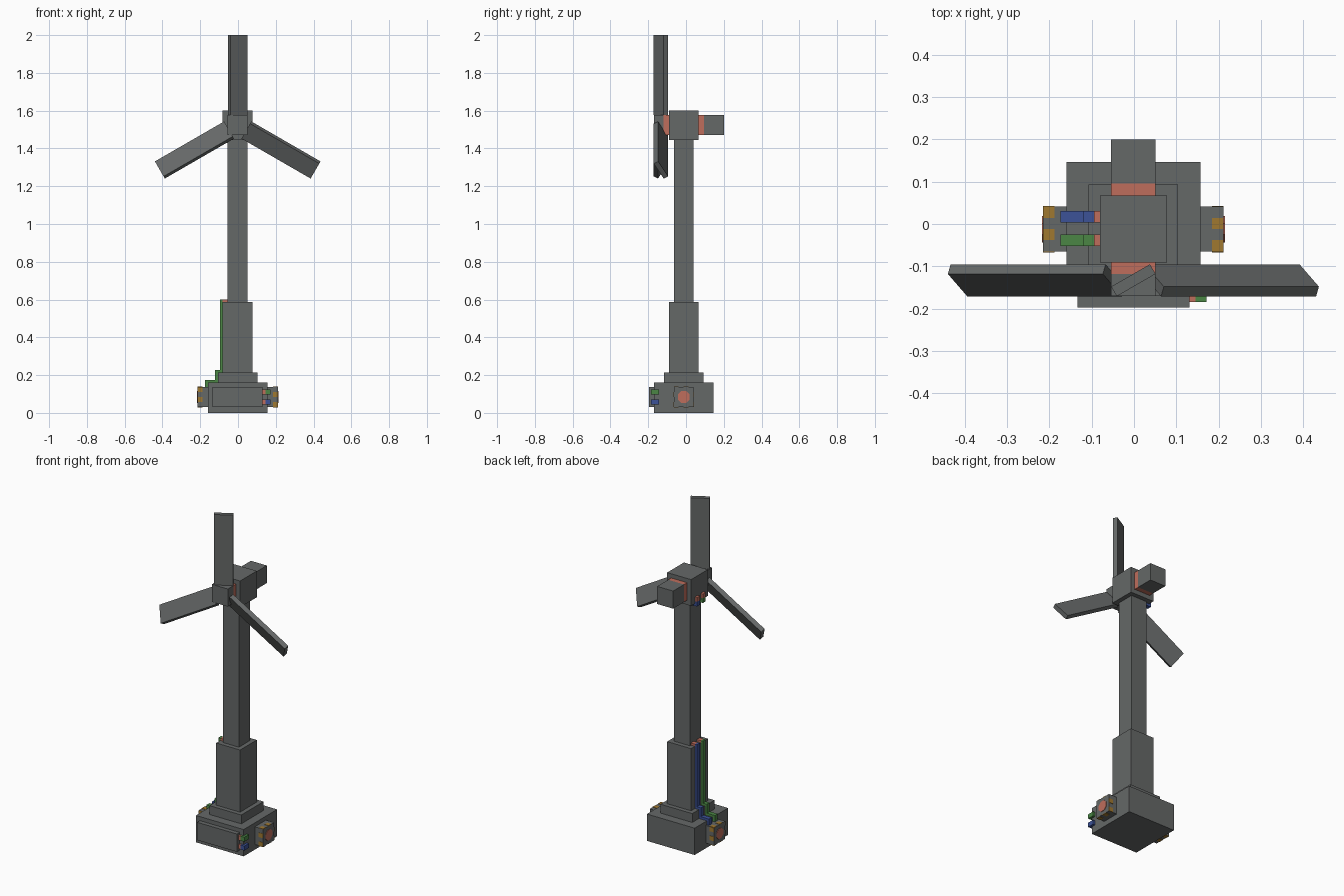
import bpy, bmesh, math
from mathutils import Matrix, Vector

if "Cube" in bpy.data.objects:
    bpy.data.objects.remove(bpy.data.objects["Cube"])

CX, CY = -0.0015, -0.012   # tower axis
HUB_Z = 1.524


def material(name, rgb):
    m = bpy.data.materials.new(name)
    m.diffuse_color = (*rgb, 1)
    m.use_nodes = True
    m.node_tree.nodes["Principled BSDF"].inputs["Base Color"].default_value = m.diffuse_color
    return m


GREY = material("steel grey", (0.130, 0.138, 0.137))
RED = material("copper red", (0.52, 0.155, 0.107))
BLUE = material("cable blue", (0.045, 0.085, 0.31))
GREEN = material("cable green", (0.07, 0.24, 0.06))
ORANGE = material("hazard orange", (0.35, 0.19, 0.03))


def finish(name, bm, mat):
    me = bpy.data.meshes.new(name)
    bm.to_mesh(me)
    bm.free()
    me.materials.append(mat)
    ob = bpy.data.objects.new(name, me)
    bpy.context.collection.objects.link(ob)
    return ob


def boxes(name, mat, *ranges):
    """One object from boxes given as (x0, x1, y0, y1, z0, z1)."""
    bm = bmesh.new()
    for x0, x1, y0, y1, z0, z1 in ranges:
        mtx = Matrix.Translation(((x0 + x1) / 2, (y0 + y1) / 2, (z0 + z1) / 2))
        mtx = mtx @ Matrix.Diagonal((x1 - x0, y1 - y0, z1 - z0, 1))
        bmesh.ops.create_cube(bm, size=1, matrix=mtx)
    return finish(name, bm, mat)


def block(name, half, z0, z1):
    """Square block on the tower axis."""
    return boxes(name, GREY, (CX - half, CX + half, CY - half, CY + half, z0, z1))


# Stacked tower
block("base", 0.1585, 0, 0.161)
block("base_step", 0.1057, 0.161, 0.214)
block("lower_column", 0.0793, 0.214, 0.587)
block("upper_column", 0.0528, 0.587, 1.444)
block("nacelle", 0.0793, 1.444, 1.602)
boxes("front_panel", GREY, (-0.134, 0.131, -0.197, -0.1705, 0.03, 0.137))

# Generator tail and rotor hub, each with a copper collar
X0, X1, Z0, Z1 = CX - 0.0528, CX + 0.0528, HUB_Z - 0.0528, HUB_Z + 0.0528
boxes("tail_collar", RED, (X0, X1, 0.067, 0.096, Z0, Z1))
boxes("tail", GREY, (X0, X1, 0.096, 0.2, Z0, Z1))
boxes("hub_collar", RED, (X0, X1, -0.118, -0.091, Z0, Z1))
boxes("hub", GREY, (X0, X1, -0.17, -0.118, Z0, Z1))

# Three pitched rotor blades
for i in range(3):
    bm = bmesh.new()
    mtx = (Matrix.Translation((CX, -0.133, HUB_Z))
           @ Matrix.Rotation(math.radians(120 * i), 4, 'Y')
           @ Matrix.Rotation(math.radians(30), 4, 'Z')
           @ Matrix.Translation((0, 0, (0.053 + 0.476) / 2))
           @ Matrix.Diagonal((0.1057, 0.0264, 0.423, 1)))
    bmesh.ops.create_cube(bm, size=1, matrix=mtx)
    finish(f"blade_{i + 1}", bm, GREY)

# Side sockets with hazard checks around the outer rim and a round contact
P, T = 0.0264, 0.002
SY0, SY1, SZ0, SZ1 = CY - 0.0528, CY + 0.0528, 0.031, 0.137
for side, label in ((-1, "left"), (1, "right")):
    inner, outer = CX + side * 0.1585, CX + side * 0.2135
    xa, xb = sorted((inner, outer))
    boxes(f"{label}_socket", GREY, (xa, xb, SY0, SY1, SZ0, SZ1))
    ca, cb = sorted((outer, outer - side * 0.0275))
    checks = []
    for k in (0, 2):
        y = SY0 + P * (k + (1 if side < 0 else 0))
        z = SZ0 + P * (k + (1 if side < 0 else 0))
        checks += [(ca, cb, y, y + P, SZ1 - T, SZ1 + T), (ca, cb, y, y + P, SZ0 - T, SZ0 + T),
                   (ca, cb, SY0 - T, SY0 + T, z, z + P), (ca, cb, SY1 - T, SY1 + T, z, z + P)]
    boxes(f"{label}_socket_checks", ORANGE, *checks)
    bm = bmesh.new()
    mtx = (Matrix.Translation((outer, CY, (SZ0 + SZ1) / 2)) @ Matrix.Rotation(math.pi / 2, 4, 'Y')
           @ Matrix.Rotation(math.pi / 8, 4, 'Z'))
    bmesh.ops.create_cone(bm, cap_ends=True, segments=8, radius1=0.034, radius2=0.034,
                          depth=0.005, matrix=mtx)
    finish(f"{label}_socket_contact", bm, RED)

# Stepped cables up the left side, with copper ends
for label, mat, y in (("blue", BLUE, 0.0175), ("green", GREEN, -0.0385)):
    a, b = y - 0.0135, y + 0.0135
    boxes(f"{label}_riser_cable", mat,
          (-0.174, -0.16, a, b, 0.137, 0.161),
          (-0.174, -0.1205, a, b, 0.161, 0.175),
          (-0.1205, -0.1072, a, b, 0.161, 0.228),
          (-0.1072, -0.0945, a, b, 0.214, 0.228),
          (-0.0945, -0.0808, a, b, 0.214, 0.6))
    boxes(f"{label}_riser_end", RED, (-0.0808, -0.0543, a, b, 0.587, 0.6))
    boxes(f"{label}_nacelle_cable", mat,
          (-0.0945, -0.0808, a, b, 1.43, 1.458), (-0.0808, -0.0543, a, b, 1.43, 1.444))
    boxes(f"{label}_nacelle_end", RED, (-0.0945, -0.0808, a, b, 1.458, 1.484))

# Short cables from the front panel round the right corner
for label, mat, z in (("green", GREEN, 0.11), ("blue", BLUE, 0.057)):
    a, b = z - 0.0135, z + 0.0135
    boxes(f"{label}_panel_end", RED, (0.131, 0.145, -0.184, -0.1705, a, b))
    boxes(f"{label}_panel_cable", mat,
          (0.145, 0.171, -0.184, -0.1705, a, b), (0.157, 0.171, -0.1705, -0.142, a, b))
